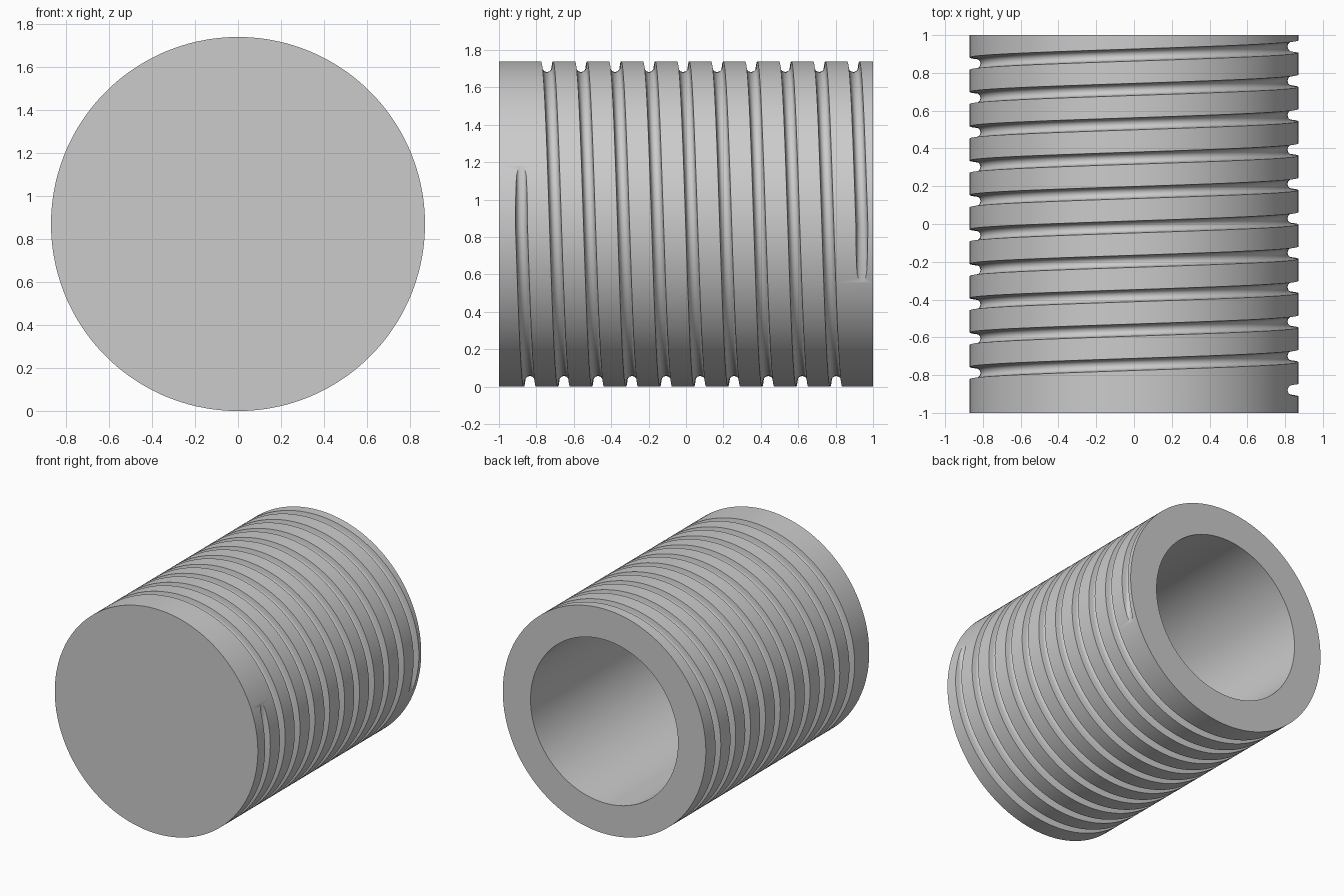
import bpy, bmesh, math
from mathutils import Vector

cube = bpy.data.objects.get("Cube")
if cube:
    bpy.data.objects.remove(cube, do_unlink=True)

RADIUS, BORE, FLOOR = 0.87, 0.632, -0.76
PITCH, TURNS, START = 0.182, 10, -0.88
DEPTH, HALF, ROUND = 0.057, 0.035, 0.028
STEPS = 128

grey = bpy.data.materials.new("plain grey")
grey.use_nodes = True
grey.diffuse_color = (0.6, 0.6, 0.6, 1)
grey.node_tree.nodes["Principled BSDF"].inputs["Base Color"].default_value = grey.diffuse_color


def make_object(name, rings, cyclic):
    """Skin a list of point rings; cyclic joins last ring to first, else ends are capped."""
    bm = bmesh.new()
    rows = [[bm.verts.new(p) for p in ring] for ring in rings]
    pairs = list(zip(rows, rows[1:]))
    if cyclic:
        pairs.append((rows[-1], rows[0]))
    for a, b in pairs:
        for i in range(len(a)):
            j = (i + 1) % len(a)
            bm.faces.new((a[i], a[j], b[j], b[i]))
    if not cyclic:
        bm.faces.new(rows[0])
        bm.faces.new(rows[-1])
    bmesh.ops.recalc_face_normals(bm, faces=bm.faces)
    mesh = bpy.data.meshes.new(name)
    bm.to_mesh(mesh)
    bm.free()
    mesh.materials.append(grey)
    ob = bpy.data.objects.new(name, mesh)
    bpy.context.collection.objects.link(ob)
    return ob


# Blind-bored cylinder lying along y
def circle(r, y):
    angles = [math.tau * (i + 0.5) / STEPS for i in range(STEPS)]
    return [(r * math.cos(a), y, RADIUS + r * math.sin(a)) for a in angles]


drum = make_object("grooved_drum", [circle(RADIUS, -1), circle(RADIUS, 1),
                                    circle(BORE, 1), circle(BORE, FLOOR)], False)

# Round-bottomed groove section: (offset along y, radius)
section = [(HALF + 0.006, RADIUS + 0.06)]
for i in range(9):
    a = math.pi * i / 8
    section.append((ROUND * math.cos(a), RADIUS - DEPTH + ROUND * (1 - math.sin(a))))
section.append((-HALF - 0.006, RADIUS + 0.06))


def groove_ring(angle, y, slide=0):
    out = Vector((math.cos(angle), 0, math.sin(angle)))
    return [out * r + Vector((0, y + dy, RADIUS + slide)) for dy, r in section]


# Spiral cutter with straight tangential run-in and run-out on the left side
rings = [groove_ring(0, START, 0.45)]
for i in range(TURNS * STEPS + 1):
    turn = i / STEPS
    rings.append(groove_ring(-math.tau * turn, START + PITCH * turn))
rings.append(groove_ring(0, START + PITCH * TURNS, -0.45))
cutter = make_object("groove_cutter", rings, False)
cutter.hide_render = True

# Cut the groove and apply
cut = drum.modifiers.new("groove", 'BOOLEAN')
cut.operation, cut.solver, cut.object = 'DIFFERENCE', 'EXACT', cutter
for ob in bpy.context.selected_objects:
    ob.select_set(False)
bpy.context.view_layer.objects.active = drum
drum.select_set(True)
bpy.ops.object.modifier_apply(modifier=cut.name)
bpy.data.objects.remove(cutter, do_unlink=True)
bpy.ops.object.shade_smooth_by_angle(angle=math.radians(30))
